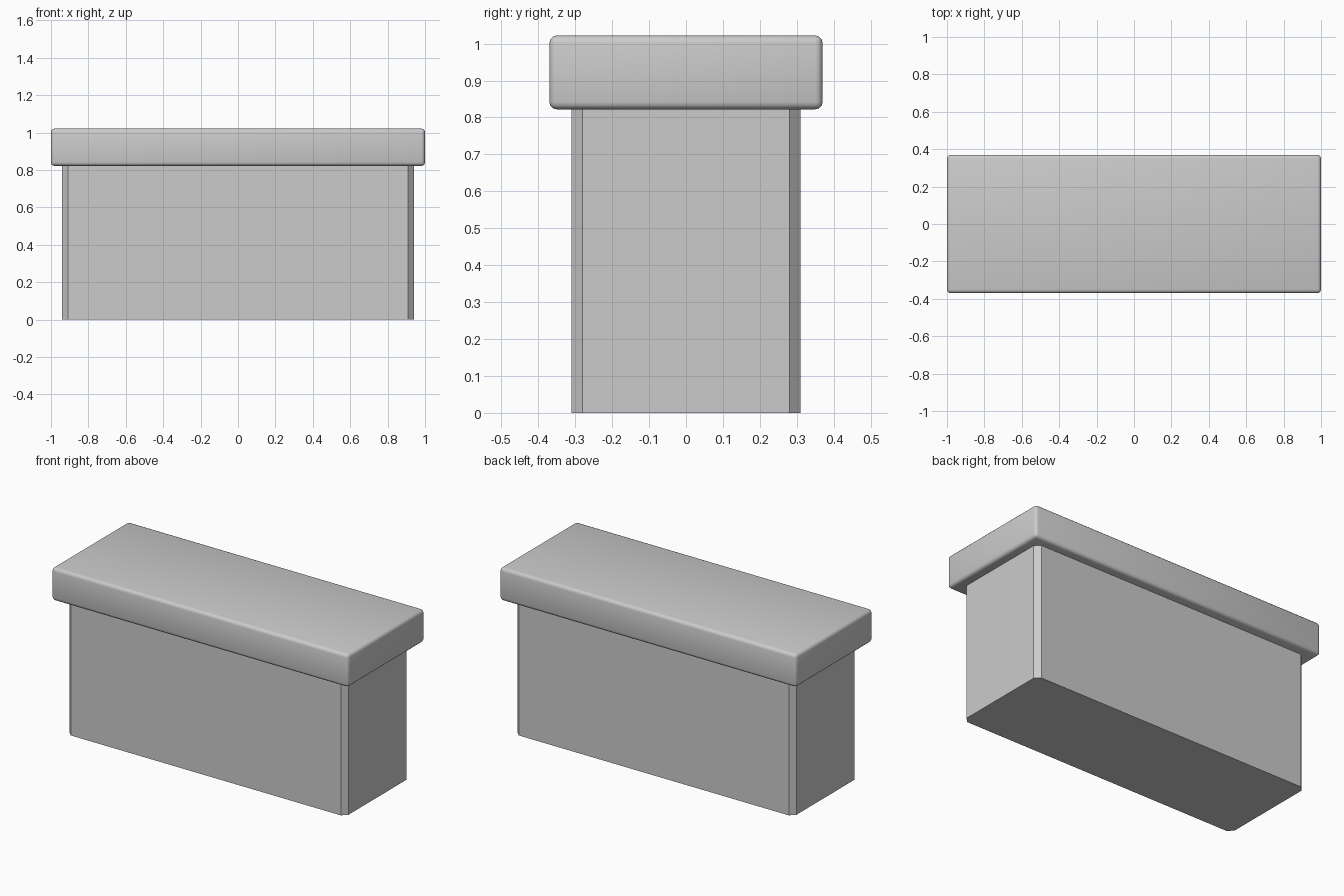
import bpy, bmesh

if "Cube" in bpy.data.objects:
    bpy.data.objects.remove(bpy.data.objects["Cube"])


def block(name, size, z0, bevel, segments, vertical_only):
    """Box standing on z0 with bevelled edges."""
    sx, sy, sz = size
    bm = bmesh.new()
    bmesh.ops.create_cube(bm, size=1.0)
    for v in bm.verts:
        v.co = (v.co.x * sx, v.co.y * sy, (v.co.z + 0.5) * sz + z0)
    edges = [e for e in bm.edges
             if not vertical_only or abs(e.verts[0].co.z - e.verts[1].co.z) > 0.01]
    bmesh.ops.bevel(bm, geom=edges, offset=bevel, segments=segments,
                    profile=0.5, affect='EDGES')
    mesh = bpy.data.meshes.new(name)
    bm.to_mesh(mesh)
    bm.free()
    obj = bpy.data.objects.new(name, mesh)
    bpy.context.collection.objects.link(obj)
    return obj


# Base with chamfered upright corners
block("base", (1.88, 0.62, 0.822), 0.0, 0.03, 1, True)

# Overhanging slab with softly rounded edges
top = block("top_slab", (2.0, 0.74, 0.2), 0.822, 0.02, 3, False)
bpy.context.view_layer.objects.active = top
top.select_set(True)
bpy.ops.object.shade_smooth_by_angle(angle=0.7)
